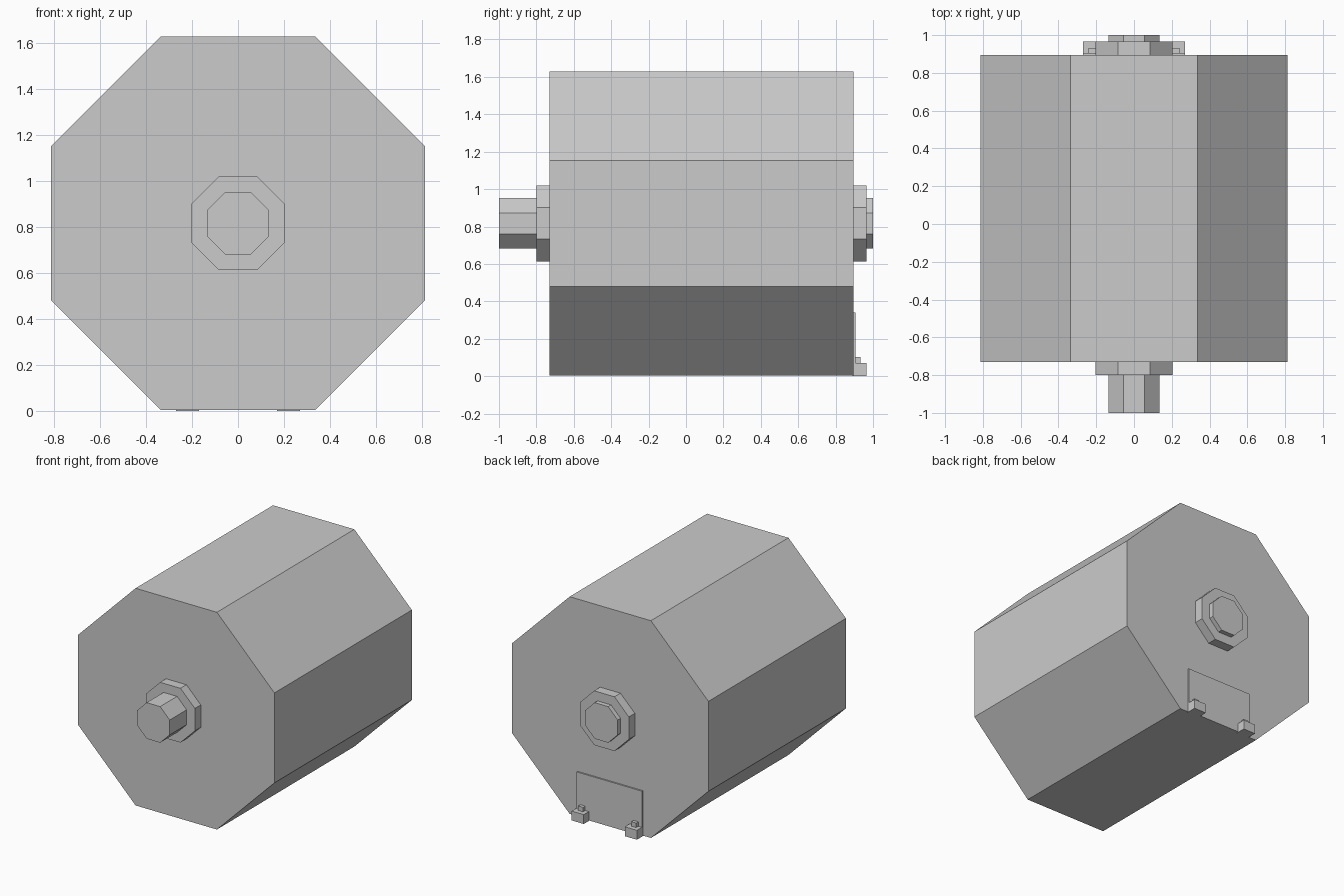
import bpy, bmesh, math

if "Cube" in bpy.data.objects:
    bpy.data.objects.remove(bpy.data.objects["Cube"])

AXIS_Z = 0.8165


def octagon(name, apothem, y0, y1):
    """Flat-sided octagonal prism running along y."""
    r = apothem / math.cos(math.pi / 8)
    bm = bmesh.new()
    ring = []
    for i in range(8):
        a = math.pi / 8 + i * math.pi / 4
        ring.append(bm.verts.new((r * math.cos(a), y0, AXIS_Z + r * math.sin(a))))
    face = bm.faces.new(ring)
    new = bmesh.ops.extrude_face_region(bm, geom=[face])["geom"]
    bmesh.ops.translate(bm, vec=(0, y1 - y0, 0),
                        verts=[v for v in new if isinstance(v, bmesh.types.BMVert)])
    finish(name, bm)


def box(name, x0, x1, y0, y1, z0, z1):
    bm = bmesh.new()
    bmesh.ops.create_cube(bm, size=1)
    bmesh.ops.scale(bm, vec=(x1 - x0, y1 - y0, z1 - z0), verts=bm.verts)
    bmesh.ops.translate(bm, vec=((x0 + x1) / 2, (y0 + y1) / 2, (z0 + z1) / 2), verts=bm.verts)
    finish(name, bm)


def finish(name, bm):
    bmesh.ops.recalc_face_normals(bm, faces=bm.faces)
    mesh = bpy.data.meshes.new(name)
    bm.to_mesh(mesh)
    bm.free()
    bpy.context.collection.objects.link(bpy.data.objects.new(name, mesh))


# Motor can, bearing bosses and shaft
octagon("motor_body", 0.8125, -0.73, 0.895)
octagon("front_bearing", 0.203, -0.80, -0.73)
octagon("rear_bearing", 0.203, 0.895, 0.966)
octagon("front_shaft", 0.135, -1.0, -0.80)
octagon("rear_shaft", 0.135, 0.966, 1.0)

# Rear terminal plate
box("terminal_plate", -0.27, 0.27, 0.89, 0.906, 0.004, 0.34)

# Terminal blocks with a small peg on each
for side, cx in (("left", -0.22), ("right", 0.22)):
    box(f"{side}_terminal_block", cx - 0.05, cx + 0.05, 0.89, 0.966, 0.0, 0.07)
    box(f"{side}_terminal_peg", cx - 0.02, cx + 0.02, 0.90, 0.932, 0.07, 0.103)
